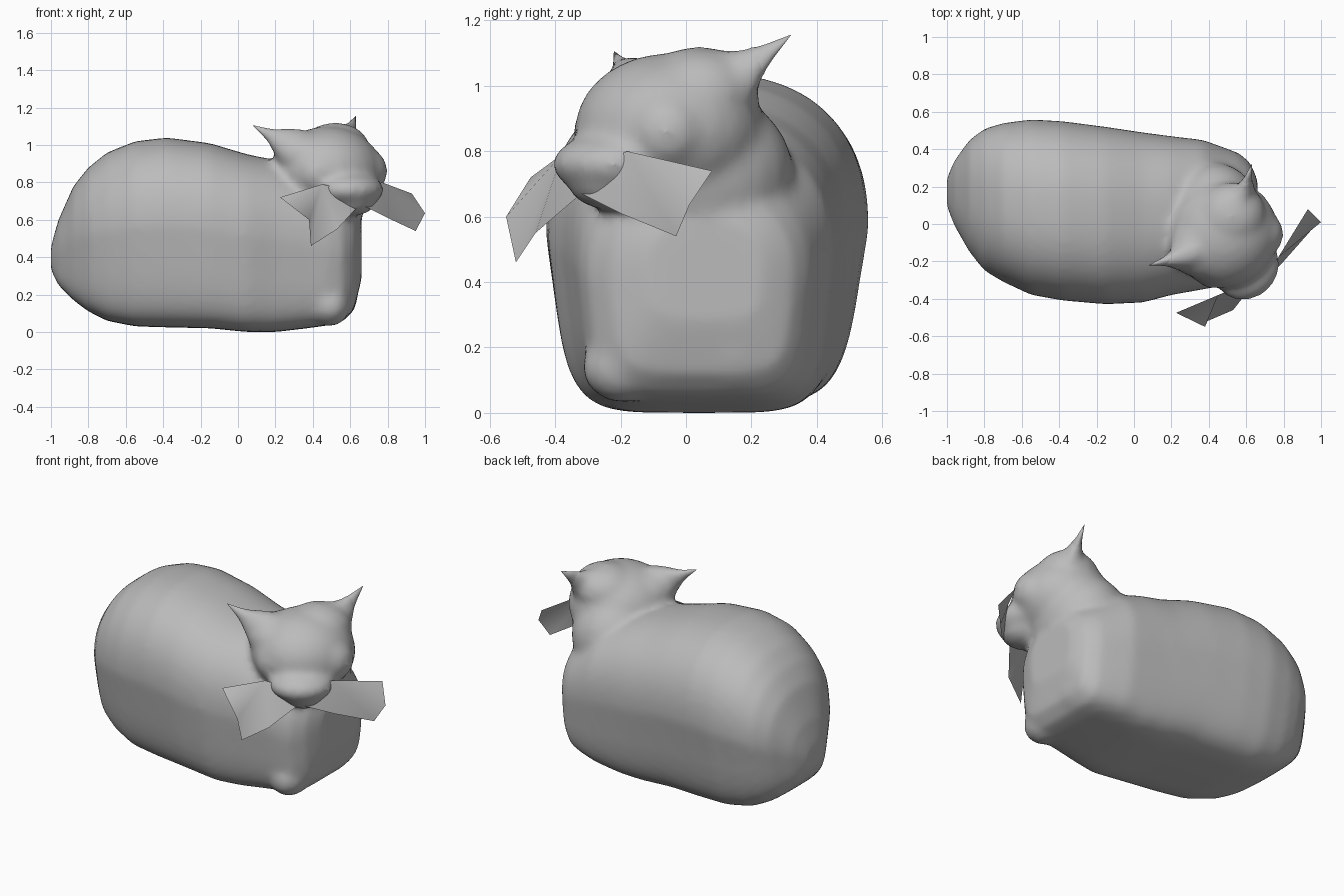
import bpy, bmesh, math
from mathutils import Vector, Matrix

cube = bpy.data.objects.get("Cube")
if cube:
    bpy.data.objects.remove(cube)

grey = bpy.data.materials.new("warm_grey")
grey.use_nodes = True
grey.diffuse_color = (0.5, 0.5, 0.5, 1)
grey.node_tree.nodes["Principled BSDF"].inputs["Base Color"].default_value = (0.5, 0.5, 0.5, 1)


def finish(bm, name):
    mesh = bpy.data.meshes.new(name)
    bm.to_mesh(mesh)
    bm.free()
    mesh.materials.append(grey)
    for p in mesh.polygons:
        p.use_smooth = True
    ob = bpy.data.objects.new(name, mesh)
    bpy.context.collection.objects.link(ob)
    return ob


def loft(bm, rings):
    """Skin a list of closed point rings and cap both ends."""
    loops = [[bm.verts.new(p) for p in ring] for ring in rings]
    n = len(loops[0])
    faces = [bm.faces.new(loops[0]), bm.faces.new(loops[-1])]
    for a, b in zip(loops, loops[1:]):
        for i in range(n):
            j = (i + 1) % n
            faces.append(bm.faces.new((a[i], a[j], b[j], b[i])))
    bmesh.ops.recalc_face_normals(bm, faces=faces)


def section(x, y0, y1, z0, z1, n=48):
    """Cross-section: round back, sides tapering in to a flat, boxy underside."""
    mid = z0 + (z1 - z0) * 0.54
    taper = 0.14 - 0.08 * x
    ring = []
    for i in range(n):
        t = 2 * math.pi * i / n
        c, s = math.cos(t), math.sin(t)
        e = 0.84 if s > 0 else 0.36
        h = math.copysign(abs(s) ** e, s)
        w = math.copysign(abs(c) ** e, c) * (1 + taper * min(h, 0))
        z = mid + h * ((z1 - mid) if h > 0 else (mid - z0))
        ring.append(Vector((x, (y0 + y1) / 2 + (y1 - y0) / 2 * w, z)))
    return ring


def blob(bm, centre, size, turn=0.0):
    m = Matrix.Translation(centre) @ Matrix.Rotation(turn, 4, 'Z') @ Matrix.Diagonal((*size, 1))
    bmesh.ops.create_uvsphere(bm, u_segments=24, v_segments=16, radius=1, matrix=m)


def ear(bm, base, tip, width, depth):
    """Spike that flares widely into the head."""
    base, tip = Vector(base), Vector(tip)
    axis = (tip - base).normalized()
    front = Vector((1, -1, 0)).normalized()
    front = (front - axis * front.dot(axis)).normalized()
    side = axis.cross(front)
    rings = []
    for t, k in ((-0.3, 1.2), (0, 0.95), (0.3, 0.6), (0.65, 0.27), (1, 0.01)):
        c = base.lerp(tip, t)
        rings.append([c + k * (side * width * math.cos(a) + front * depth * math.sin(a))
                      for a in (2 * math.pi * i / 16 for i in range(16))])
    loft(bm, rings)


# Body: x, right edge, left edge, bottom, top
body = [
    (-1.0, 0.09, 0.25, 0.33, 0.46),
    (-0.96, -0.01, 0.34, 0.25, 0.60),
    (-0.88, -0.15, 0.45, 0.17, 0.78),
    (-0.80, -0.25, 0.51, 0.11, 0.88),
    (-0.70, -0.31, 0.54, 0.06, 0.96),
    (-0.55, -0.38, 0.56, 0.03, 1.02),
    (-0.38, -0.41, 0.55, 0.025, 1.04),
    (-0.15, -0.43, 0.52, 0.02, 1.01),
    (0.05, -0.42, 0.49, 0.0, 0.95),
    (0.20, -0.38, 0.47, 0.0, 0.92),
    (0.37, -0.35, 0.45, 0.02, 0.86),
    (0.48, -0.33, 0.41, 0.035, 0.78),
    (0.56, -0.30, 0.38, 0.055, 0.72),
    (0.62, -0.23, 0.33, 0.12, 0.67),
    (0.66, -0.12, 0.24, 0.28, 0.60),
]
bm = bmesh.new()
loft(bm, [section(*row) for row in body])

# Neck and head, the head looking diagonally forward
facing = -math.pi / 4
blob(bm, (0.43, 0.02, 0.73), (0.26, 0.31, 0.27))
blob(bm, (0.48, -0.05, 0.86), (0.29, 0.295, 0.24), facing)
blob(bm, (0.52, 0.04, 0.98), (0.18, 0.19, 0.14), facing)
blob(bm, (0.37, -0.11, 0.95), (0.17, 0.19, 0.125), facing)
# Cheeks, muzzle, chin and paws
blob(bm, (0.67, -0.07, 0.86), (0.12, 0.14, 0.13), facing)
blob(bm, (0.45, -0.22, 0.85), (0.11, 0.14, 0.13), facing)
blob(bm, (0.60, -0.23, 0.76), (0.17, 0.19, 0.095), facing)
blob(bm, (0.61, -0.23, 0.70), (0.13, 0.13, 0.08), facing)
blob(bm, (0.49, -0.19, 0.14), (0.11, 0.13, 0.11))
blob(bm, (0.53, 0.15, 0.19), (0.11, 0.16, 0.13))

# Ears: the flare blends into the head, a separate crisp spike keeps the tip sharp
ears = {
    "right_ear": ((0.25, -0.18, 1.01), (0.08, -0.22, 1.105), 0.10, 0.075),
    "left_ear": ((0.58, 0.14, 1.02), (0.63, 0.32, 1.155), 0.115, 0.075),
}
for name, (base, tip, width, depth) in ears.items():
    ear(bm, base, tip, width, depth)
    spike = bmesh.new()
    ear(spike, base, tip, width * 0.8, depth * 0.8)
    finish(spike, name)

cat = finish(bm, "body_and_head")
remesh = cat.modifiers.new("merge", 'REMESH')
remesh.mode = 'VOXEL'
remesh.voxel_size = 0.02
remesh.use_smooth_shade = True
soften = cat.modifiers.new("soften", 'SMOOTH')
soften.factor = 0.5
soften.iterations = 12


# Whiskers: thin fan-shaped sheets
def whisker(name, outline):
    bm = bmesh.new()
    pivot, *rim = [bm.verts.new(p) for p in outline]
    for a, b in zip(rim, rim[1:]):
        bm.faces.new((pivot, a, b))
    finish(bm, name)


whisker("right_whisker", [(0.45, -0.38, 0.79), (0.225, -0.475, 0.72), (0.38, -0.55, 0.60),
                          (0.39, -0.52, 0.46), (0.53, -0.46, 0.55), (0.64, -0.32, 0.67),
                          (0.60, -0.32, 0.76)])
whisker("left_whisker", [(0.77, -0.18, 0.80), (0.93, 0.08, 0.74), (1.0, 0.01, 0.635),
                         (0.95, -0.03, 0.54), (0.80, -0.20, 0.61), (0.68, -0.32, 0.67),
                         (0.68, -0.28, 0.76)])
